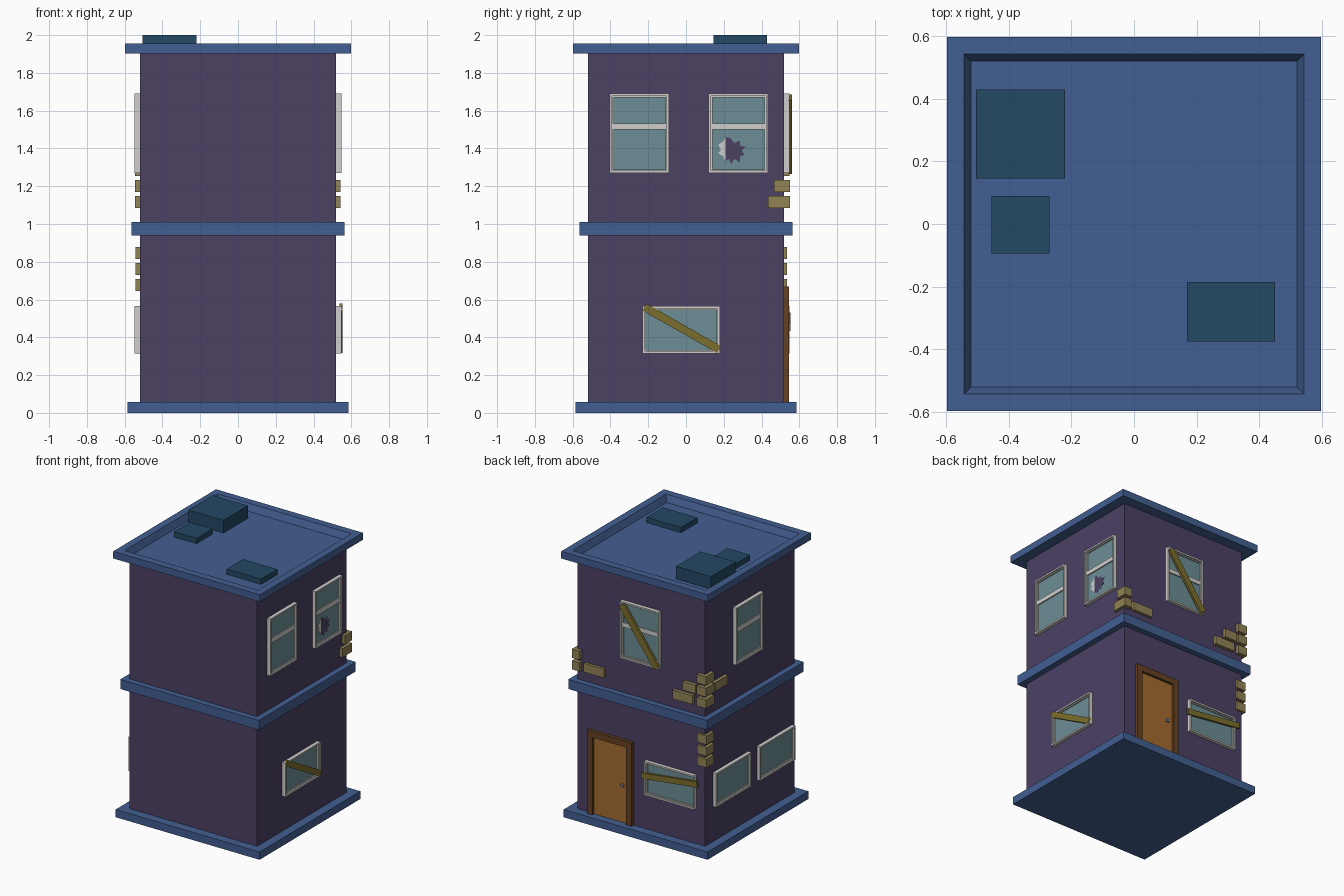
import bpy
import bmesh
from mathutils import Vector

default = bpy.data.objects.get("Cube")
if default:
    bpy.data.objects.remove(default, do_unlink=True)


def material(name, rgb):
    """Flat material from an sRGB colour given in 0-255."""
    lin = [((c / 255 + 0.055) / 1.055) ** 2.4 for c in rgb]
    mat = bpy.data.materials.new(name)
    mat.use_nodes = True
    mat.diffuse_color = (*lin, 1)
    mat.node_tree.nodes["Principled BSDF"].inputs["Base Color"].default_value = (*lin, 1)
    return mat


WALL = material("purple wall", (76, 65, 100))
TRIM = material("blue trim", (66, 95, 146))
VENT = material("dark teal", (35, 72, 100))
FRAME = material("off white", (208, 207, 205))
GLASS = material("glass teal", (108, 141, 149))
BRICK = material("tan brick", (146, 131, 86))
BOARD = material("olive board", (124, 110, 46))
DOOR = material("orange wood", (164, 108, 48))
JAMB = material("brown wood", (100, 65, 34))
METAL = material("grey metal", (130, 135, 150))

# Each side maps (along, outward, up) to world space
SIDES = {
    "left": lambda u, n, z: Vector((n, u, z)),
    "right": lambda u, n, z: Vector((-n, u, z)),
    "back": lambda u, n, z: Vector((u, n, z)),
}


def finish(bm, name, mat):
    bmesh.ops.recalc_face_normals(bm, faces=bm.faces)
    mesh = bpy.data.meshes.new(name)
    bm.to_mesh(mesh)
    bm.free()
    mesh.materials.append(mat)
    obj = bpy.data.objects.new(name, mesh)
    bpy.context.collection.objects.link(obj)
    return obj


def prisms(name, mat, side, outlines, n0, n1):
    """Extrude outlines of (along, up) points from depth n0 to n1 on a side."""
    bm = bmesh.new()
    for pts in outlines:
        inner = [bm.verts.new(SIDES[side](u, n0, z)) for u, z in pts]
        outer = [bm.verts.new(SIDES[side](u, n1, z)) for u, z in pts]
        bm.faces.new(inner)
        bm.faces.new(outer)
        for i in range(len(pts)):
            j = (i + 1) % len(pts)
            bm.faces.new((inner[i], inner[j], outer[j], outer[i]))
    return finish(bm, name, mat)


def rect(u0, u1, z0, z1):
    return [(u0, z0), (u1, z0), (u1, z1), (u0, z1)]


def ring(u0, u1, z0, z1, w):
    return [rect(u0, u0 + w, z0, z1), rect(u1 - w, u1, z0, z1),
            rect(u0 + w, u1 - w, z0, z0 + w), rect(u0 + w, u1 - w, z1 - w, z1)]


def box(name, mat, x0, x1, y0, y1, z0, z1):
    return prisms(name, mat, "back", [rect(x0, x1, z0, z1)], y0, y1)


def square(name, mat, half, z0, z1):
    return box(name, mat, -half, half, -half, half, z0, z1)


def window(name, side, u0, u1, z0, z1, sash=False):
    """Raised rim, thinner inner sash and a glass pane."""
    rim = 0.012
    prisms(name + "_frame", FRAME, side, ring(u0, u1, z0, z1, rim), 0.51, 0.547)
    inner = ring(u0 + rim, u1 - rim, z0 + rim, z1 - rim, 0.007)
    if sash:
        mid = (z0 + z1) / 2 + 0.035
        inner.append(rect(u0 + rim, u1 - rim, mid - 0.016, mid + 0.016))
    prisms(name + "_sash", FRAME, side, inner, 0.51, 0.536)
    prisms(name + "_glass", GLASS, side,
           [rect(u0 + rim, u1 - rim, z0 + rim, z1 - rim)], 0.51, 0.527)


def board(name, side, a, b, width, n0=0.543, n1=0.56):
    a, b = Vector(a), Vector(b)
    d = (b - a).normalized()
    off = Vector((-d.y, d.x)) * width / 2
    prisms(name, BOARD, side, [[a - off, b - off, b + off, a + off]], n0, n1)


# Main block and trims
square("walls", WALL, 0.52, 0.03, 1.904)
square("base_slab", TRIM, 0.585, 0, 0.057)
square("floor_band", TRIM, 0.563, 0.94, 1.01)

# Roof slab with a sunken, sloped tray
roof = square("roof_slab", TRIM, 0.597, 1.903, 1.955)
bm = bmesh.new()
bm.from_mesh(roof.data)
bm.normal_update()
top = max(bm.faces, key=lambda f: f.calc_center_median().z)
bmesh.ops.inset_region(bm, faces=[top], thickness=0.077)
bmesh.ops.inset_region(bm, faces=[top], thickness=0.03)
for v in top.verts:
    v.co.z = 1.907
bm.to_mesh(roof.data)
bm.free()

# Rooftop units
box("large_roof_unit", VENT, -0.505, -0.22, 0.145, 0.43, 1.905, 2.0)
box("small_roof_unit", VENT, -0.455, -0.27, -0.095, 0.09, 1.905, 1.946)
box("flat_roof_unit", VENT, 0.17, 0.45, -0.375, -0.185, 1.905, 1.946)

# Windows: tall with a sash bar upstairs, wide downstairs
for name, side, u in (("upper_window_left_front", "left", -0.405),
                      ("upper_window_left_back", "left", 0.12),
                      ("upper_window_right", "right", -0.12),
                      ("upper_window_back", "back", -0.16)):
    window(name, side, u, u + 0.315, 1.27, 1.69, sash=True)
for name, side, u in (("lower_window_left", "left", -0.23),
                      ("lower_window_right_back", "right", 0.02),
                      ("lower_window_right_front", "right", -0.49),
                      ("lower_window_back", "back", -0.45)):
    window(name, side, u, u + 0.41, 0.315, 0.565)

# Boards nailed over windows
board("board_lower_left", "left", (-0.22, 0.56), (0.175, 0.335), 0.042, 0.537, 0.552)
board("board_upper_back", "back", (0.135, 1.67), (-0.15, 1.28), 0.05)
board("board_lower_back", "back", (-0.02, 0.455), (-0.475, 0.51), 0.042, 0.537, 0.553)

# Broken pane: jagged hole with a pale edge
hole = [(0.21, 1.33), (0.225, 1.345), (0.24, 1.318), (0.255, 1.345), (0.285, 1.325),
        (0.285, 1.36), (0.31, 1.365), (0.295, 1.39), (0.315, 1.41), (0.285, 1.415),
        (0.285, 1.44), (0.255, 1.43), (0.235, 1.455), (0.21, 1.46)]
edge = [(0.21, 1.33), (0.21, 1.46), (0.195, 1.435), (0.172, 1.42), (0.185, 1.39),
        (0.17, 1.375), (0.195, 1.36)]
prisms("pane_hole", WALL, "left", [hole], 0.526, 0.529)
prisms("pane_hole_edge", FRAME, "left", [edge], 0.526, 0.529)

# Door with surround and handle
prisms("door_panel", DOOR, "back", [rect(0.10, 0.39, 0.05, 0.63)], 0.51, 0.526)
prisms("door_surround", JAMB, "back",
       [rect(0.06, 0.105, 0.05, 0.67), rect(0.38, 0.425, 0.05, 0.67),
        rect(0.105, 0.38, 0.625, 0.67)], 0.51, 0.545)
prisms("door_handle", METAL, "back", [rect(0.135, 0.155, 0.32, 0.34)], 0.52, 0.54)

# Exposed bricks: rows of equal height near the two back corners
ROWS = [1.085, 1.17, 1.255]
LOW_ROWS = [0.645, 0.73, 0.815]


def brick(name, x0, x1, y0, y1, z):
    box(name, BRICK, x0, x1, y0, y1, z, z + 0.064)


for i, z in enumerate(ROWS):
    brick(f"corner_brick_right_{i}", -0.545, -0.47, 0.45, 0.547, z)
for i, z in enumerate(LOW_ROWS):
    brick(f"low_corner_brick_{i}", -0.543, -0.465, 0.45, 0.536, z)
brick("corner_brick_left_0", 0.48, 0.543, 0.435, 0.55, ROWS[0])
brick("corner_brick_left_1", 0.48, 0.543, 0.465, 0.55, ROWS[1])
brick("back_brick_left", 0.29, 0.455, 0.5, 0.54, ROWS[0])
brick("back_brick_right_0", -0.435, -0.27, 0.5, 0.545, ROWS[0])
brick("back_brick_right_1", -0.46, -0.355, 0.5, 0.545, ROWS[1])
brick("side_brick_right", -0.545, -0.5, 0.29, 0.44, ROWS[1])
